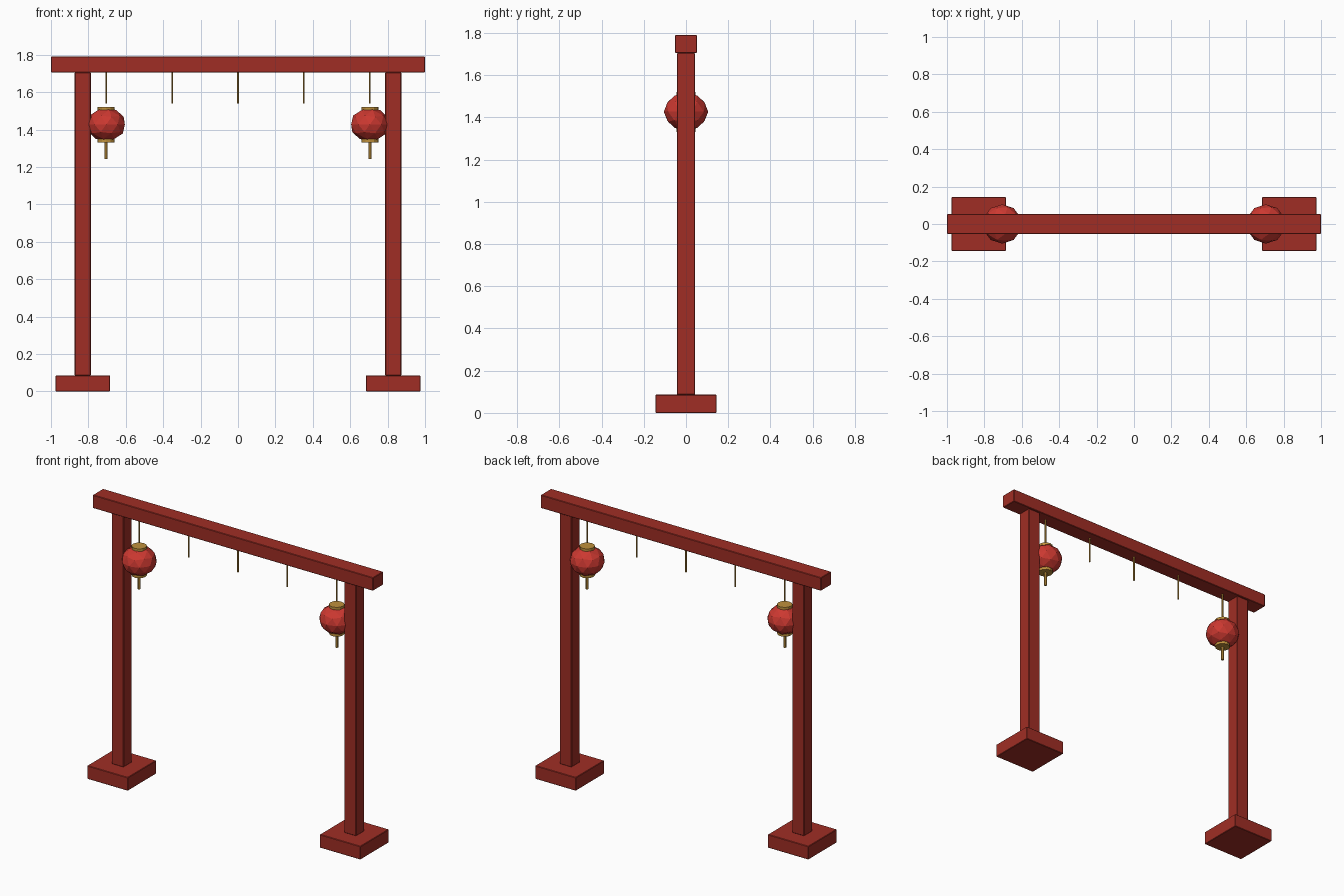
import bpy, math

if "Cube" in bpy.data.objects:
    bpy.data.objects.remove(bpy.data.objects["Cube"])


def material(name, rgb):
    m = bpy.data.materials.new(name)
    m.diffuse_color = (*rgb, 1)
    m.use_nodes = True
    m.node_tree.nodes["Principled BSDF"].inputs["Base Color"].default_value = m.diffuse_color
    return m


WOOD = material("painted red wood", (0.35, 0.027, 0.018))
PAPER = material("lantern red", (0.60, 0.040, 0.030))
GOLD = material("gold trim", (0.52, 0.28, 0.045))


def finish(name, mat):
    o = bpy.context.object
    o.name = name
    o.data.materials.append(mat)
    return o


def box(name, x, z0, z1, sx, sy):
    """Slightly chamfered block standing between z0 and z1."""
    bpy.ops.mesh.primitive_cube_add(size=1, location=(x, 0, (z0 + z1) / 2))
    o = finish(name, WOOD)
    o.scale = (sx, sy, z1 - z0)
    bpy.ops.object.transform_apply(location=False, rotation=False, scale=True)
    bevel = o.modifiers.new("chamfer", 'BEVEL')
    bevel.width = 0.003
    bevel.segments = 1


def rod(name, x, z0, z1, r, sides):
    bpy.ops.mesh.primitive_cylinder_add(vertices=sides, radius=r, depth=z1 - z0,
                                        location=(x, 0, (z0 + z1) / 2))
    finish(name, GOLD)


# Crossbeam
box("crossbeam", 0, 1.705, 1.79, 2.0, 0.105)

# Posts on square feet, with a lantern hanging inside each
for side, s in (("left", -1), ("right", 1)):
    box(side + "_foot", s * 0.83, 0, 0.086, 0.29, 0.29)
    box(side + "_post", s * 0.83, 0.086, 1.705, 0.086, 0.086)
    x = s * 0.705
    bpy.ops.mesh.primitive_ico_sphere_add(subdivisions=2, radius=0.105,
                                          location=(x, 0, 1.427))
    finish(side + "_lantern_body", PAPER).scale.z = 0.86
    rod(side + "_lantern_top_cap", x, 1.503, 1.521, 0.045, 12)
    rod(side + "_lantern_bottom_cap", x, 1.332, 1.350, 0.045, 12)
    rod(side + "_lantern_tassel", x, 1.243, 1.335, 0.009, 6)

# Hanging cords under the beam
for i in range(-2, 3):
    rod("cord", i * 0.3525, 1.54, 1.71, 0.005, 6)
